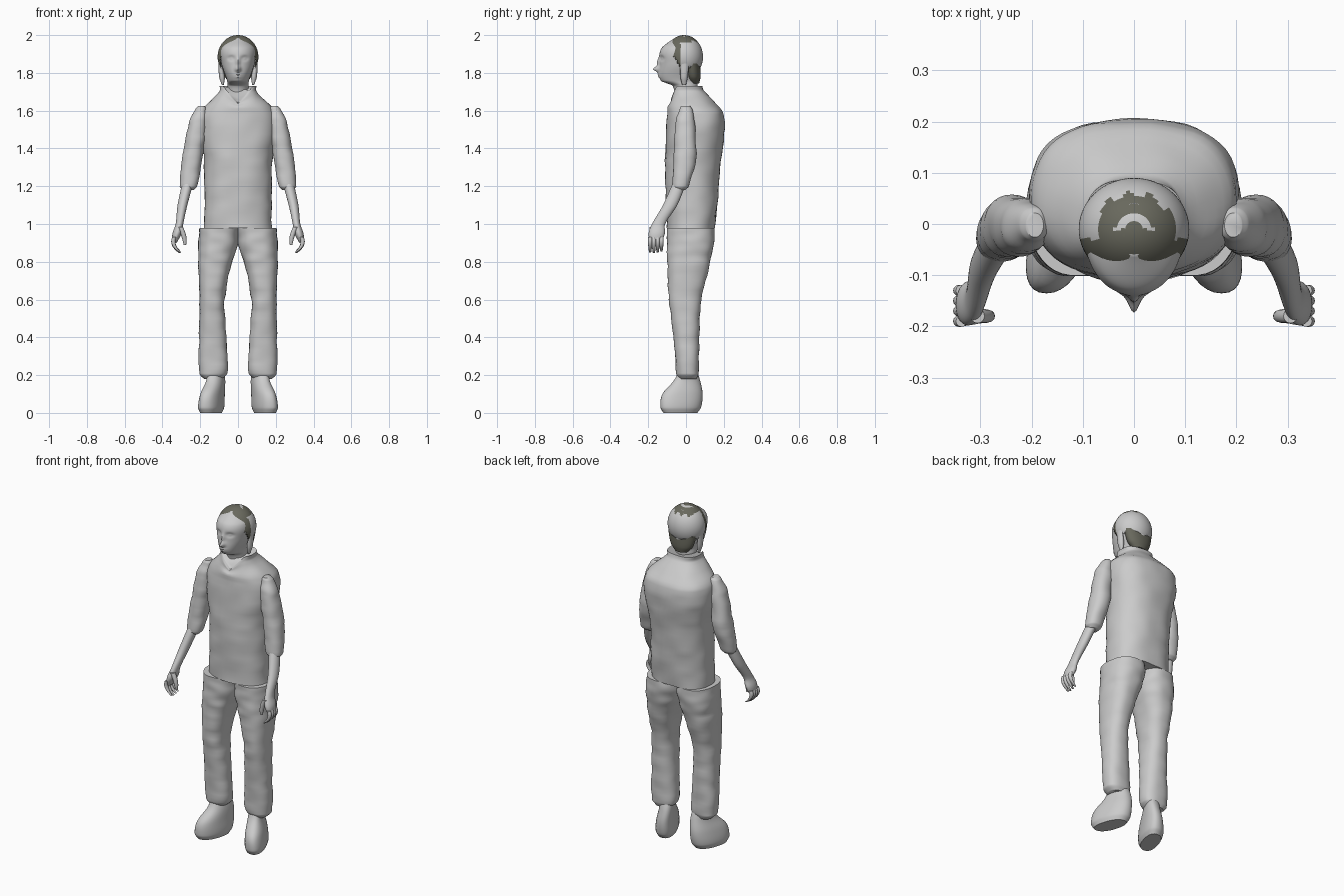
import bpy, bmesh, math
from mathutils import Vector, noise

default_cube = bpy.data.objects.get("Cube")
if default_cube:
    bpy.data.objects.remove(default_cube)


def material(name, colour):
    mat = bpy.data.materials.new(name)
    mat.use_nodes = True
    mat.diffuse_color = colour
    mat.node_tree.nodes["Principled BSDF"].inputs["Base Color"].default_value = colour
    return mat


GREY = material("plain grey", (.6, .6, .6, 1))
OLIVE = material("dark olive hair", (.14, .14, .11, 1))


def finish(name, bm, materials):
    """Turn a bmesh into a smooth-shaded object that keeps its sharp edges."""
    bmesh.ops.recalc_face_normals(bm, faces=bm.faces)
    mesh = bpy.data.meshes.new(name)
    bm.to_mesh(mesh)
    bm.free()
    for mat in materials:
        mesh.materials.append(mat)
    obj = bpy.data.objects.new(name, mesh)
    bpy.context.collection.objects.link(obj)
    bpy.ops.object.select_all(action='DESELECT')
    obj.select_set(True)
    bpy.context.view_layer.objects.active = obj
    bpy.ops.object.shade_smooth_by_angle(angle=math.radians(50))
    return obj


def blend_sections(sections, steps):
    """Add smoothly curved in-between sections, spaced evenly in height."""
    rows = [Vector(section) for section in sections]
    last = len(rows) - 1
    slopes = []
    for i in range(len(rows)):
        before, after = rows[max(i - 1, 0)], rows[min(i + 1, last)]
        slopes.append((after - before) / (after[0] - before[0]))
    for i in range(last):
        start, end = rows[i], rows[i + 1]
        height = end[0] - start[0]
        for step in range(steps):
            t = step / steps
            ease = t * t * (3 - 2 * t)
            swing_out = slopes[i] * height * t * (1 - t) ** 2
            swing_in = slopes[i + 1] * height * t * t * (1 - t)
            yield start.lerp(end, ease) + swing_out - swing_in
    yield rows[last]


def squared(value, power):
    return math.copysign(abs(value) ** (2 / power), value)


def loft(name, sections, mat=GREY, power=2, sides=32, steps=6,
         shape=None, side=1, wrinkle=0):
    """Skin rounded sections given as height, inner, outer, front, back."""
    bm = bmesh.new()
    rings = []
    for z, inner, outer, front, back in blend_sections(sections, steps):
        ring = []
        for k in range(sides):
            angle = math.tau * k / sides
            out = Vector((squared(math.cos(angle), power), squared(math.sin(angle), power), 0))
            point = Vector((inner + outer + out.x * (outer - inner),
                            front + back + out.y * (back - front), z + z)) / 2
            point += out * wrinkle * noise.noise(Vector((point.x, point.y, point.z * 2)) * 10)
            if shape:
                point = shape(point)
            point.x *= side
            ring.append(bm.verts.new(point))
        rings.append(ring)
    for low, high in zip(rings, rings[1:]):
        for k in range(sides):
            bm.faces.new((low[k - 1], low[k], high[k], high[k - 1]))
    bm.faces.new(rings[0])
    bm.faces.new(rings[-1])
    return finish(name, bm, [mat])


def centred(sections):
    """Expand height, half width, front, back into full sections."""
    return [(z, -half, half, front, back) for z, half, front, back in sections]


def finger(name, side, base, bulge, curl, length, radius):
    """Tapered finger that hangs from its base and bends sideways."""
    sections = []
    for step in range(5, -1, -1):
        t = step / 5
        x = base.x + bulge * t - curl * t * t
        r = radius * (1 - t ** 3 / 2)
        sections.append((base.z - length * t, x - r, x + r, base.y - r, base.y + r))
    loft(name, sections, sides=12, steps=2, side=side)


# Shirt with a collar that opens in a V at the front
def open_collar(point):
    rise = max(0, (point.z - 1.62) / .1)
    if point.y < 0:
        point.z -= .08 * rise * max(0, 1 - abs(point.x) / .08)
    return point


loft("shirt", centred([
    (.98, .18, -.1, .155), (1.3, .178, -.11, .18), (1.58, .2, -.1, .2),
    (1.7, .1, -.08, .1), (1.73, .1, -.07, .09)]),
    power=2.4, sides=56, steps=8, shape=open_collar, wrinkle=.007)

# Head and neck, with soft bumps: x, z, x spread, z spread, depth
FACE = {
    "nose": (0, 1.82, .013, .014, .03),
    "bridge": (0, 1.855, .01, .025, .014),
    "eye sockets": (.036, 1.877, .018, .012, -.012),
    "eyes": (.036, 1.876, .01, .006, .007),
    "upper lip": (0, 1.792, .02, .005, .007),
    "lower lip": (0, 1.779, .02, .005, .006),
}


def sculpt_face(point):
    if point.y < -.04:
        for x, z, wide, tall, depth in FACE.values():
            across, up = (abs(point.x) - x) / wide, (point.z - z) / tall
            point.y -= depth * math.exp(-across ** 2 - up ** 2)
    return point


loft("head", centred([
    (1.6, .06, -.06, .06), (1.73, .056, -.07, .06), (1.76, .058, -.134, .065),
    (1.85, .088, -.14, .08), (1.93, .09, -.13, .08), (1.985, .04, -.06, .04)]),
    sides=96, steps=14, shape=sculpt_face)

# Hair cap: dark on top and temples, plain shell at the back
bm = bmesh.new()
bmesh.ops.create_uvsphere(bm, u_segments=64, v_segments=40, radius=1)
bmesh.ops.scale(bm, vec=(.108, .1, .115), verts=bm.verts)
bmesh.ops.translate(bm, vec=(0, -.01, 1.885), verts=bm.verts)
below_hairline = []
for face in bm.faces:
    middle = face.calc_center_median()
    hairline = 1.83 + max(0, -.03 - middle.y) * 1.6
    if middle.z < hairline + math.sin(middle.y * 300) / 150:
        below_hairline.append(face)
    from_crown = math.hypot(middle.x, middle.y + .015)
    back_shell = middle.y > -.03 and middle.z < 1.967 + math.sin(middle.x * 150) / 150
    crescent = .022 < from_crown < .038 and middle.y > -.012
    face.material_index = 0 if back_shell or crescent else 1
bmesh.ops.delete(bm, geom=below_hairline, context='FACES')
hair_cap = finish("hair_cap", bm, [GREY, OLIVE])
hair_cap.modifiers.new("thickness", 'SOLIDIFY').thickness = .006

loft("nape_hair", centred([
    (1.745, .04, .02, .07), (1.78, .07, 0, .077), (1.85, .09, -.01, .075)]), mat=OLIVE)


# Shoes turn outward toward the toe
def toe_out(point):
    point.x -= .28 * (point.y + .02)
    return point


# Parts that come in pairs
for label, side in (("left", 1), ("right", -1)):
    loft(label + "_hair_lock", [
        (1.735, .075, .085, -.02, 0), (1.78, .07, .1, -.03, .01),
        (1.86, .09, .103, -.03, .015)], sides=12, side=side)

    loft(label + "_trouser_leg", [
        (.18, .08, .18, -.035, .055), (.21, .056, .205, -.05, .068),
        (.4, .06, .206, -.065, .07), (.6, .07, .204, -.09, .08),
        (.8, .03, .21, -.1, .13), (.9, 0, .21, -.1, .148), (.98, 0, .203, -.1, .152)],
        power=2.4, sides=40, steps=8, side=side, wrinkle=.006)

    loft(label + "_shoe", [
        (0, .09, .19, -.12, .06), (.03, .08, .2, -.135, .08),
        (.1, .08, .19, -.125, .088), (.17, .08, .17, -.065, .075),
        (.23, .085, .17, -.035, .055)], power=2.3, shape=toe_out, side=side)

    loft(label + "_sleeve", [
        (1.18, .235, .295, -.06, -.005), (1.2, .217, .31, -.074, .015),
        (1.35, .188, .295, -.066, .05), (1.53, .166, .262, -.055, .05),
        (1.61, .17, .225, -.035, .03), (1.625, .18, .21, -.025, .02)],
        power=2.2, steps=8, side=side, wrinkle=.007)

    loft(label + "_forearm_and_palm", [
        (.9, .325, .348, -.19, -.13), (.95, .298, .347, -.198, -.112),
        (1, .29, .33, -.18, -.11), (1.1, .268, .32, -.122, -.046),
        (1.24, .23, .29, -.06, .01)], side=side)

    # Four curled fingers side by side, then the thumb
    for i in range(4):
        knuckle = Vector((.337, -.19 + .02 * i, .93))
        reach = .084 - .004 * abs(i - 1)
        finger(f"{label}_finger_{i + 1}", side, knuckle, .04, .07, reach, .011)
    thumb_base = Vector((.306, -.18, .985))
    finger(label + "_thumb", side, thumb_base, -.05, -.025, .095, .014)
